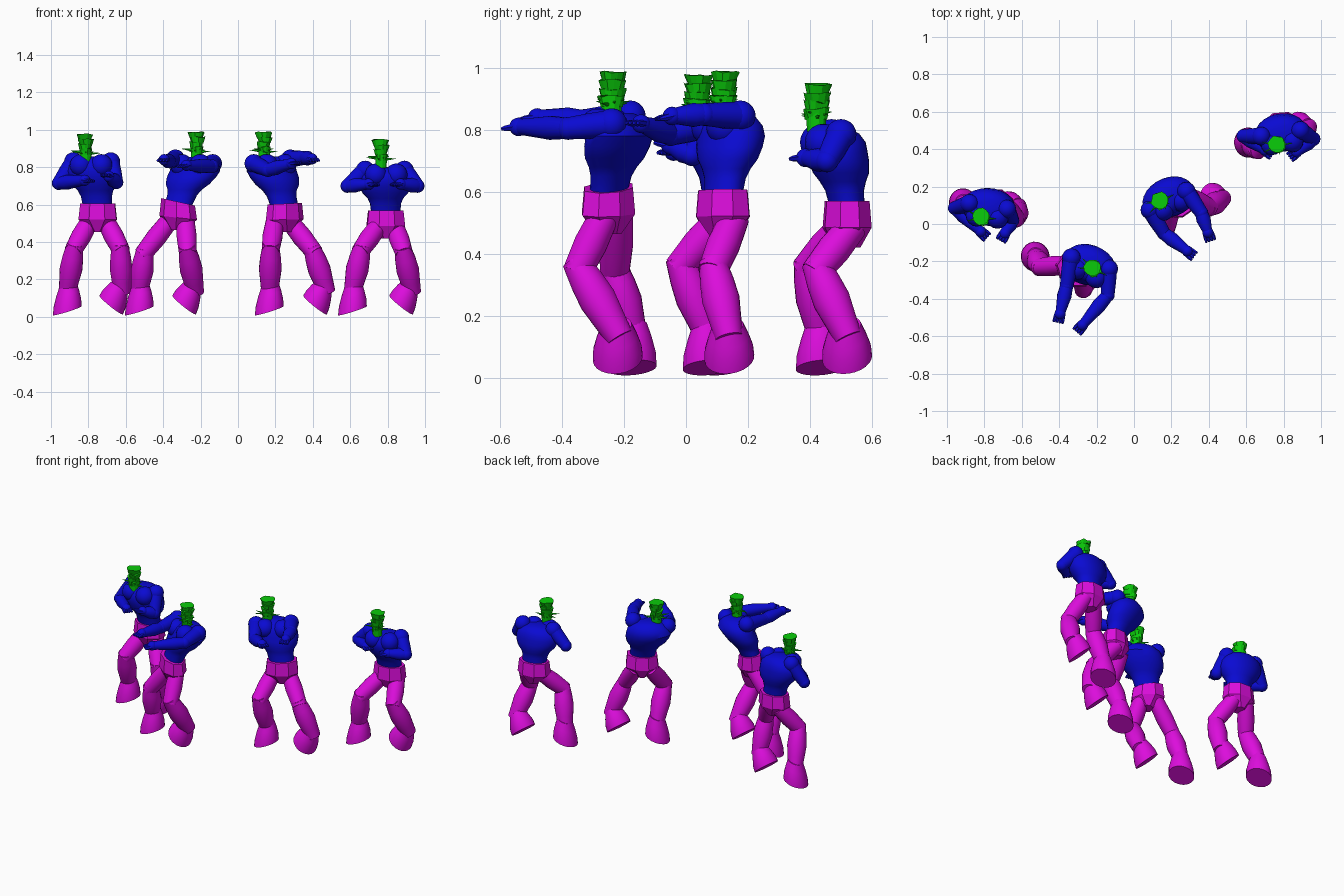
import bpy, bmesh, math, random
from mathutils import Vector, Matrix

if "Cube" in bpy.data.objects:
    bpy.data.objects.remove(bpy.data.objects["Cube"])

random.seed(4)


def material(name, rgb):
    m = bpy.data.materials.new(name)
    m.diffuse_color = (*rgb, 1)
    m.use_nodes = True
    m.node_tree.nodes["Principled BSDF"].inputs["Base Color"].default_value = m.diffuse_color
    return m


MAGENTA = material("magenta", (0.72, 0.004, 0.72))
BLUE = material("blue", (0.003, 0.003, 0.65))
GREEN = material("green", (0.003, 0.60, 0.003))


def finish(bm, name, mat, angle=35):
    bmesh.ops.recalc_face_normals(bm, faces=bm.faces)
    me = bpy.data.meshes.new(name)
    bm.to_mesh(me)
    bm.free()
    ob = bpy.data.objects.new(name, me)
    bpy.context.collection.objects.link(ob)
    me.materials.append(mat)
    if angle:
        bpy.ops.object.select_all(action='DESELECT')
        ob.select_set(True)
        bpy.context.view_layer.objects.active = ob
        bpy.ops.object.shade_smooth_by_angle(angle=math.radians(angle))
    return ob


def loft(bm, rings, sides, yaw=0.0, jitter=0.0):
    """Skin a stack of ellipses: (centre, normal, rx, ry)."""
    loops = []
    for c, n, rx, ry in rings:
        q = Vector((0, 0, 1)).rotation_difference(Vector(n).normalized()).to_matrix()
        turn = q @ Matrix.Rotation(yaw, 3, 'Z')
        loop = []
        for i in range(sides):
            a = math.tau * (i + 0.5) / sides
            k = 1 + random.uniform(-jitter, jitter)
            p = Vector((rx * k * math.cos(a), ry * k * math.sin(a), random.uniform(-jitter, jitter) * 0.05))
            loop.append(bm.verts.new(Vector(c) + turn @ p))
        loops.append(loop)
    for a, b in zip(loops, loops[1:]):
        for i in range(sides):
            j = (i + 1) % sides
            bm.faces.new((a[i], a[j], b[j], b[i]))
    bm.faces.new(loops[0][::-1])
    bm.faces.new(loops[-1])


def limb(bm, a, b, profile, sides=20):
    """Tapered tube from a to b; profile is (fraction, radius)."""
    a, b = Vector(a), Vector(b)
    loft(bm, [(a.lerp(b, t), b - a, r, r) for t, r in profile], sides)


def ball(bm, c, r):
    bmesh.ops.create_uvsphere(bm, u_segments=16, v_segments=10, radius=r,
                              matrix=Matrix.Translation(c))


def leg(side, hip, knee, ankle):
    bm = bmesh.new()
    limb(bm, hip, knee, [(-0.1, 0.048), (0.5, 0.054), (1.1, 0.047)])
    finish(bm, side + "_thigh", MAGENTA)
    bm = bmesh.new()
    limb(bm, knee, ankle, [(-0.12, 0.043), (0.2, 0.055), (0.5, 0.061), (0.8, 0.053), (1.1, 0.045)])
    finish(bm, side + "_shin", MAGENTA)
    # flared boot, sole tilted inwards
    left = side == "left"
    sole = Vector(ankle) + Vector((-0.003, 0, -0.117) if left else (-0.058, 0.005, -0.086))
    n = Vector((0.3, 0.08, -0.95) if left else (-0.62, 0.12, -0.77))
    top = Vector(ankle) + Vector((0, 0, 0.022) if left else (-0.005, 0, 0.02))
    bm = bmesh.new()
    loft(bm, [(top, n, 0.048, 0.050), (top.lerp(sole, 0.35), n, 0.065, 0.066),
              (top.lerp(sole, 0.7), n, 0.077, 0.079), (sole, n, 0.081, 0.081)], 24)
    finish(bm, side + "_boot", MAGENTA)


def arm(side, shoulder, elbow, hand):
    s, e, h = Vector(shoulder), Vector(elbow), Vector(hand)
    bm = bmesh.new()
    ball(bm, s, 0.050)
    limb(bm, s, e, [(0, 0.045), (0.5, 0.042), (1, 0.036)], 16)
    ball(bm, e, 0.037)
    finish(bm, side + "_upper_arm", BLUE)
    bm = bmesh.new()
    limb(bm, e, h, [(0, 0.034), (0.35, 0.039), (0.85, 0.028), (1, 0.026)], 16)
    finish(bm, side + "_forearm", BLUE)
    # palm and short fingers
    bm = bmesh.new()
    ball(bm, h, 0.030)
    d = (h - e).normalized()
    w = d.cross(Vector((0, 0, 1))).normalized()
    for k in (-1.5, -0.5, 0.5, 1.5):
        root = h + w * 0.012 * k
        limb(bm, root, root + d * 0.05 + w * 0.004 * k - Vector((0, 0, 0.008)),
             [(0, 0.012), (0.7, 0.010), (1, 0.006)], 6)
    finish(bm, side + "_hand", BLUE)


def torso(pelvis, chest, neck, hip_yaw, chest_yaw, tilt=0.0):
    up = (0, 0, 1)
    p, c = Vector(pelvis), Vector(chest)
    # faceted hip piece with a slanted rim
    bm = bmesh.new()
    loft(bm, [(p + Vector((0, 0, z)), (tilt * f, 0, 1), rx, ry) for z, f, rx, ry in
              ((-0.080, 0, 0.035, 0.045), (-0.015, 0.5, 0.110, 0.082), (0.07, 1, 0.100, 0.075))],
         8, math.radians(hip_yaw))
    finish(bm, "hips", MAGENTA, 0)
    # waist flowing into a barrel chest
    waist = p + Vector((0, 0, 0.05))
    prof = ((0, 0.078, 0.056), (0.30, 0.083, 0.062), (0.46, 0.095, 0.074), (0.62, 0.122, 0.090),
            (0.82, 0.138, 0.098), (1.0, 0.142, 0.100), (1.17, 0.132, 0.094), (1.32, 0.098, 0.074), (1.40, 0.05, 0.045))
    bm = bmesh.new()
    rings = []
    for t, rx, ry in prof:
        q = waist.lerp(c, min(t, 1) ** 1.2)
        q.z = waist.z + (c.z - waist.z) * t
        rings.append((q, up, rx, ry))
    loft(bm, rings, 24, math.radians(chest_yaw))
    # pectorals
    face = Matrix.Rotation(math.radians(chest_yaw), 3, 'Z')
    for sx in (-1, 1):
        ball(bm, c + face @ Vector((sx * 0.055, -0.05, 0.03)), 0.06)
    finish(bm, "torso", BLUE)
    # ragged layered head
    n = Vector(neck)
    bm = bmesh.new()
    loft(bm, [(n + Vector((0, 0, -0.03)), up, 0.03, 0.03), (n + Vector((0, 0, 0.03)), up, 0.033, 0.035)], 12)
    for i in range(4):
        z = 0.012 + i * 0.026
        off = Vector((0.003 * (-1) ** i, 0.002 * i, z))
        loft(bm, [(n + off, up, 0.027 + 0.002 * i, 0.036),
                  (n + off + Vector((0, 0, 0.032)), up, 0.034 + 0.004 * i, 0.045)], 12, i * 0.2, 0.09)
    for i in range(9):
        a = math.radians(chest_yaw) + math.tau * i / 9
        r = 0.08 if i in (0, 4, 5) else 0.05
        base = n + Vector((0, 0, 0.015 + 0.006 * (i % 3)))
        limb(bm, base, base + Vector((r * math.cos(a), r * math.sin(a), 0.006)),
             [(0, 0.010), (0.5, 0.006), (1, 0.001)], 5)
    finish(bm, "head", GREEN, 0)


def figure(body, left_leg, right_leg, left_arm, right_arm):
    torso(*body)
    leg("left", *left_leg)
    leg("right", *right_leg)
    arm("left", *left_arm)
    arm("right", *right_arm)


# first figure, hands drawn to the chest
figure(((-0.75, 0.11, 0.535), (-0.78, 0.09, 0.78), (-0.815, 0.035, 0.855), -3, -6),
       ((-0.80, 0.12, 0.50), (-0.875, 0.03, 0.365), (-0.91, 0.11, 0.15)),
       ((-0.70, 0.11, 0.50), (-0.63, 0.03, 0.365), (-0.62, 0.09, 0.15)),
       ((-0.88, 0.11, 0.83), (-0.958, 0.085, 0.715), (-0.82, -0.04, 0.73)),
       ((-0.68, 0.08, 0.83), (-0.65, 0.02, 0.72), (-0.69, -0.05, 0.75)))

# second figure, both arms stretched forward
figure(((-0.32, -0.25, 0.545), (-0.23, -0.215, 0.78), (-0.22, -0.24, 0.865), -35, -25, 0.22),
       ((-0.37, -0.22, 0.51), (-0.50, -0.23, 0.345), (-0.525, -0.175, 0.15)),
       ((-0.28, -0.27, 0.51), (-0.27, -0.345, 0.355), (-0.23, -0.225, 0.15)),
       ((-0.335, -0.18, 0.845), (-0.36, -0.33, 0.83), (-0.395, -0.48, 0.84)),
       ((-0.135, -0.24, 0.82), (-0.14, -0.38, 0.805), (-0.275, -0.54, 0.81)))

# third figure, arms reaching to the side
figure(((0.25, 0.12, 0.535), (0.18, 0.145, 0.78), (0.14, 0.12, 0.865), 35, 27, -0.05),
       ((0.195, 0.10, 0.50), (0.175, -0.015, 0.365), (0.17, 0.07, 0.15)),
       ((0.285, 0.15, 0.50), (0.40, 0.09, 0.355), (0.47, 0.135, 0.15)),
       ((0.085, 0.075, 0.82), (0.16, -0.05, 0.785), (0.285, -0.145, 0.82)),
       ((0.28, 0.175, 0.845), (0.36, 0.06, 0.85), (0.395, -0.045, 0.845)))

# fourth figure, elbows spread wide
figure(((0.79, 0.52, 0.50), (0.785, 0.485, 0.73), (0.765, 0.42, 0.825), 5, 8),
       ((0.745, 0.50, 0.48), (0.66, 0.395, 0.36), (0.615, 0.435, 0.15)),
       ((0.84, 0.53, 0.48), (0.885, 0.425, 0.35), (0.93, 0.515, 0.15)),
       ((0.68, 0.47, 0.785), (0.585, 0.47, 0.70), (0.70, 0.395, 0.71)),
       ((0.89, 0.50, 0.785), (0.96, 0.455, 0.70), (0.87, 0.385, 0.71)))
